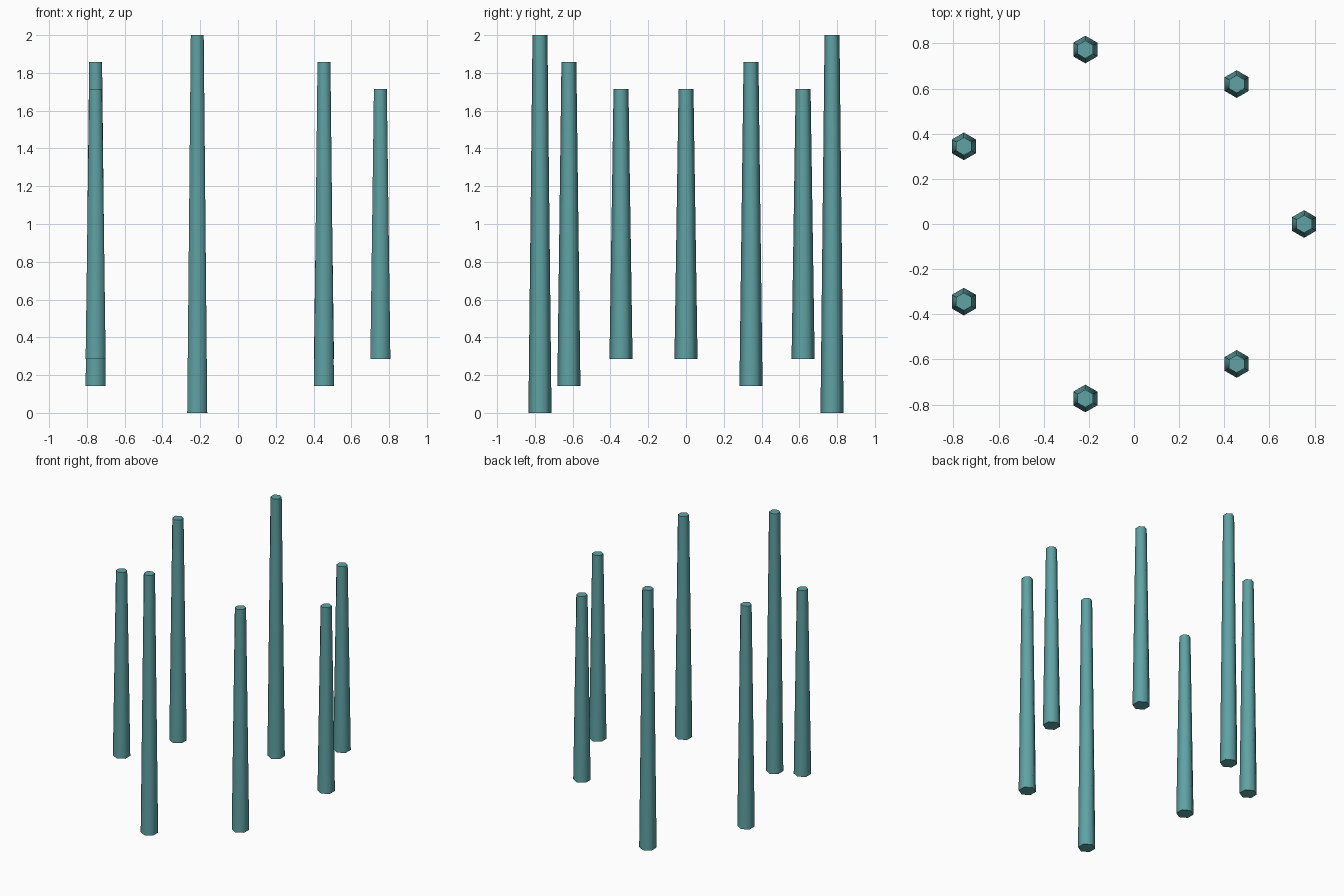
import bpy
import math

if "Cube" in bpy.data.objects:
    bpy.data.objects.remove(bpy.data.objects["Cube"])

COUNT = 7
RING = 0.793                 # radius of the circle of columns
OFFSET_X = -0.0393           # centres the odd ring on x = 0
BASE_R, TOP_R = 0.0612, 0.0395
INSET = [2, 2, 0, 1, 2, 0, 1]  # length step of each column, in sevenths

mat = bpy.data.materials.new("teal")
mat.diffuse_color = (0.115, 0.36, 0.37, 1)
mat.use_nodes = True
mat.node_tree.nodes["Principled BSDF"].inputs["Base Color"].default_value = mat.diffuse_color


def column(i):
    # tapered hexagonal column, vertically centred on z = 1
    a = math.tau * i / COUNT
    bpy.ops.mesh.primitive_cone_add(
        vertices=6, radius1=BASE_R, radius2=TOP_R,
        depth=2 - 2 * INSET[i] / 7,
        location=(OFFSET_X + RING * math.cos(a), RING * math.sin(a), 1))
    ob = bpy.context.object
    ob.name = f"column_{i + 1}"
    ob.data.materials.append(mat)
    # smooth around the sides, crisp at the end caps
    bpy.ops.object.shade_smooth_by_angle(angle=math.radians(65))


# ring of columns
for i in range(COUNT):
    column(i)
